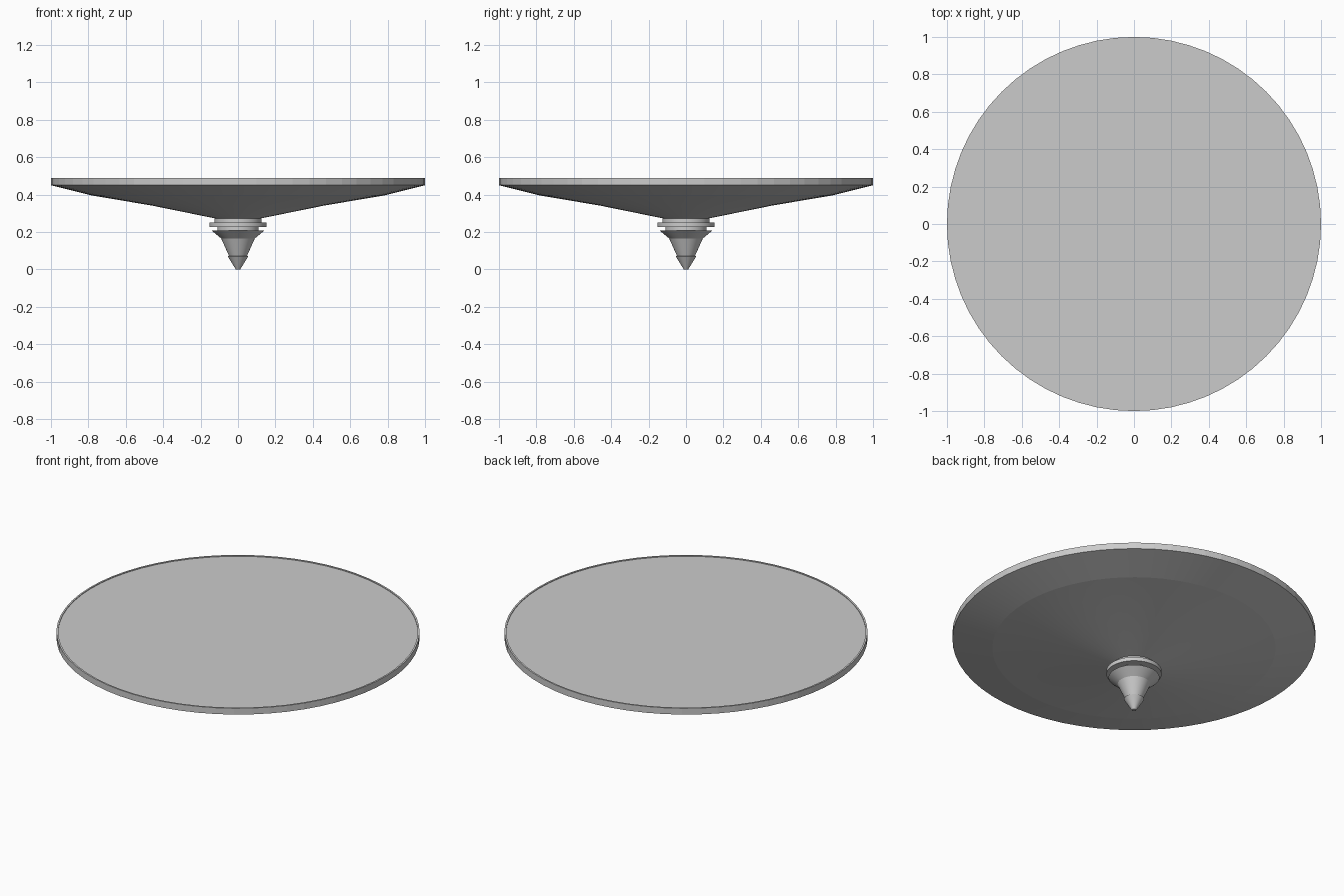
import bpy, bmesh, math
from mathutils import Matrix

if "Cube" in bpy.data.objects:
    bpy.data.objects.remove(bpy.data.objects["Cube"])

SEGS = 64


def lathe(name, profile, smooth=30):
    """Spin a (radius, z) profile round the z axis into a solid, capping both ends."""
    bm = bmesh.new()
    rings = []
    for r, z in profile:
        rings.append([bm.verts.new((r * math.cos(2 * math.pi * i / SEGS),
                                    r * math.sin(2 * math.pi * i / SEGS), z))
                      for i in range(SEGS)])
    for a, b in zip(rings, rings[1:]):
        for i in range(SEGS):
            j = (i + 1) % SEGS
            bm.faces.new((a[i], a[j], b[j], b[i]))
    bm.faces.new(rings[0])
    bm.faces.new(rings[-1])
    bmesh.ops.recalc_face_normals(bm, faces=bm.faces)
    mesh = bpy.data.meshes.new(name)
    bm.to_mesh(mesh)
    bm.free()
    ob = bpy.data.objects.new(name, mesh)
    bpy.context.collection.objects.link(ob)
    bpy.ops.object.select_all(action='DESELECT')
    ob.select_set(True)
    bpy.context.view_layer.objects.active = ob
    if smooth:
        bpy.ops.object.shade_smooth_by_angle(angle=math.radians(smooth))
    return ob


# Shallow dish with upright rim and a slightly sunken flat top
lathe("dish", [(0.12, 0.272), (0.46, 0.341), (0.78, 0.395), (1.0, 0.45),
               (1.0, 0.488), (0.99, 0.488), (0.99, 0.484)], smooth=3)

# Stepped collar under the dish
lathe("collar", [(0.11, 0.20), (0.11, 0.227), (0.152, 0.227), (0.152, 0.25),
                 (0.125, 0.25), (0.125, 0.275)])

# Flared spindle
lathe("spindle", [(0.045, 0.065), (0.09, 0.165), (0.14, 0.207), (0.10, 0.207)], smooth=20)

# Pointed tip
lathe("tip", [(0.012, 0.0), (0.055, 0.07), (0.04, 0.072)])
